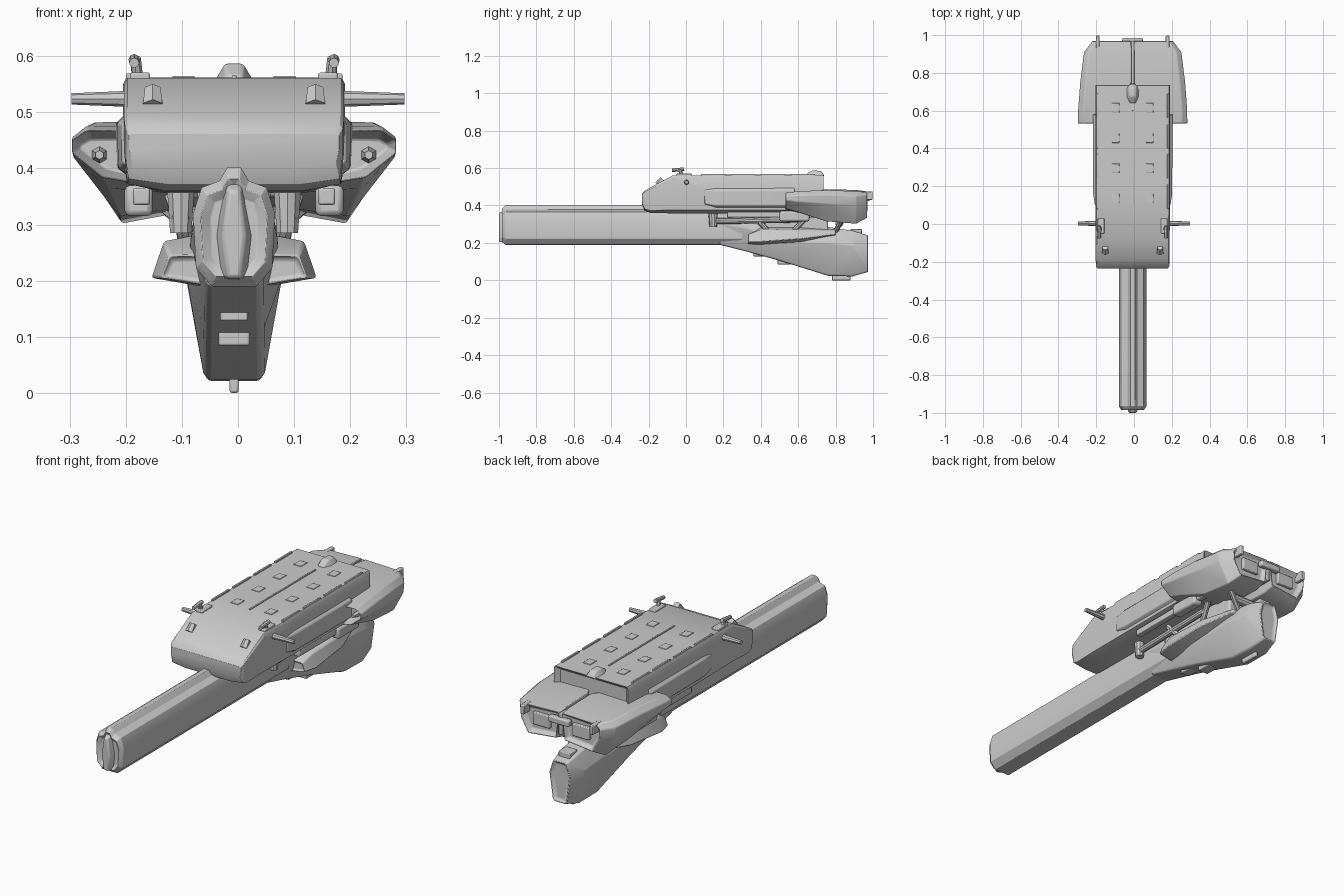
import bpy, bmesh
from mathutils import Vector

CX = -0.007  # the hull sits slightly off the world centre


def finish(name, bm, bevel=0.0, angle=0.55):
    bmesh.ops.recalc_face_normals(bm, faces=bm.faces)
    me = bpy.data.meshes.new(name)
    bm.to_mesh(me)
    bm.free()
    ob = bpy.data.objects.new(name, me)
    bpy.context.collection.objects.link(ob)
    if bevel:
        m = ob.modifiers.new("bevel", 'BEVEL')
        m.width, m.segments, m.limit_method = bevel, 2, 'ANGLE'
        m.angle_limit = 0.5
    bpy.ops.object.select_all(action='DESELECT')
    ob.select_set(True)
    bpy.context.view_layer.objects.active = ob
    bpy.ops.object.shade_smooth_by_angle(angle=angle)
    return ob


def loft(name, sections, side=0, bevel=0.0, inset=None):
    """Skin (y, [(x, z)...]) rings; side 0 mirrors half profiles, +-1 puts a full ring on one side."""
    bm = bmesh.new()
    rings = []
    for y, pts in sections:
        full = [(side * x, z) for x, z in pts] if side else pts + [(-x, z) for x, z in reversed(pts)]
        rings.append([bm.verts.new((CX + x, y, z)) for x, z in full])
    n = len(rings[0])
    for a, b in zip(rings, rings[1:]):
        for i in range(n):
            bm.faces.new((a[i], a[(i + 1) % n], b[(i + 1) % n], b[i]))
    front, back = bm.faces.new(rings[0]), bm.faces.new(rings[-1])
    if inset:
        bmesh.ops.recalc_face_normals(bm, faces=bm.faces)
        for face, spec in zip((front, back), inset):
            if spec:
                bmesh.ops.inset_region(bm, faces=[face], thickness=spec[0])
                bmesh.ops.translate(bm, verts=face.verts, vec=(0, spec[1], 0))
    return finish(name, bm, bevel)


def box(name, x, y, z, side=1, bevel=0.004):
    x0, x1 = sorted((side * x[0], side * x[1]))
    bm = bmesh.new()
    bmesh.ops.create_cube(bm, size=1)
    for v in bm.verts:
        v.co = (CX + (x0 + x1) / 2 + v.co.x * (x1 - x0),
                (y[0] + y[1]) / 2 + v.co.y * (y[1] - y[0]),
                (z[0] + z[1]) / 2 + v.co.z * (z[1] - z[0]))
    return finish(name, bm, bevel)


def rod(name, a, b, r1, r2, side=1, sides=10):
    a, b = (Vector((CX + side * p[0], p[1], p[2])) for p in (a, b))
    d = b - a
    bm = bmesh.new()
    bmesh.ops.create_cone(bm, cap_ends=True, segments=sides, radius1=r1, radius2=r2, depth=d.length)
    q = d.to_track_quat('Z', 'Y')
    for v in bm.verts:
        v.co = q @ v.co + (a + b) / 2
    return finish(name, bm)


# main hull with sloped nose
def hull_ring(y, zb, zt, w):
    h = zt - zb
    return y, [(w * 0.62, zb), (w * 0.97, zb + h * 0.09), (w, zb + h * 0.5), (w, zt - h * 0.06), (w * 0.97, zt)]


loft("main_hull", [hull_ring(-0.235, 0.405, 0.462, 0.187), hull_ring(-0.222, 0.372, 0.478, 0.194),
                   hull_ring(-0.19, 0.36, 0.497, 0.196), hull_ring(-0.07, 0.358, 0.561, 0.196),
                   hull_ring(0.2, 0.356, 0.562, 0.198), hull_ring(0.735, 0.356, 0.562, 0.198)],
     bevel=0.006, inset=(None, (0.022, -0.02)))

# long barrel with a raised spine
barrel = [(0.04, 0.19), (0.068, 0.222), (0.073, 0.32), (0.058, 0.366), (0.026, 0.378), (0.012, 0.402)]


def scaled(k):
    return [(x * k, 0.29 + (z - 0.29) * k) for x, z in barrel]


loft("barrel", [(-0.985, scaled(0.82)), (-0.965, scaled(1)), (0.3, scaled(1))],
     bevel=0.004, inset=((0.018, 0.012), None))
loft("muzzle_nose", [(-1.0, [(0.012, 0.205), (0.02, 0.28), (0.01, 0.36)]),
                     (-0.95, [(0.03, 0.20), (0.04, 0.28), (0.018, 0.385)])], bevel=0.006)


# lower rear keel
def keel_ring(y, zb, zt, wb, wm, wt):
    zm = zb + (zt - zb) * 0.68
    return y, [(wb, zb), (wb + 0.008, zb + 0.012), (wm, zm), (wt, zt)]


loft("keel", [keel_ring(0.18, 0.19, 0.36, 0.045, 0.073, 0.055), keel_ring(0.33, 0.152, 0.34, 0.045, 0.078, 0.055),
              keel_ring(0.5, 0.105, 0.25, 0.046, 0.085, 0.06), keel_ring(0.76, 0.024, 0.285, 0.047, 0.085, 0.045),
              keel_ring(0.89, 0.021, 0.265, 0.045, 0.078, 0.045), keel_ring(0.975, 0.045, 0.24, 0.03, 0.055, 0.035)],
     bevel=0.006, inset=(None, (0.014, -0.012)))
box("keel_foot", (-0.008, 0.008), (0.78, 0.88), (0.0, 0.035))
box("keel_step_front", (-0.025, 0.025), (0.36, 0.42), (0.128, 0.17))
box("keel_step_rear", (-0.028, 0.028), (0.49, 0.56), (0.084, 0.14))
box("keel_rear_cap", (-0.03, 0.03), (0.88, 0.94), (0.24, 0.275))

# core joining hull and keel
box("core", (-0.065, 0.065), (0.18, 0.76), (0.23, 0.37), bevel=0.01)
rod("rear_pivot", (-0.08, 0.82, 0.305), (0.08, 0.82, 0.305), 0.022, 0.022)

nacelle = [
    (0.53, [(0.15, 0.465), (0.262, 0.468), (0.289, 0.45), (0.289, 0.428), (0.235, 0.385), (0.15, 0.37)]),
    (0.60, [(0.08, 0.475), (0.262, 0.476), (0.289, 0.455), (0.287, 0.42), (0.228, 0.365), (0.10, 0.355)]),
    (0.75, [(0.006, 0.487), (0.25, 0.482), (0.278, 0.458), (0.272, 0.41), (0.205, 0.315), (0.02, 0.34)]),
    (0.91, [(0.006, 0.483), (0.232, 0.476), (0.258, 0.45), (0.252, 0.40), (0.20, 0.302), (0.02, 0.335)]),
    (0.97, [(0.008, 0.475), (0.19, 0.47), (0.212, 0.45), (0.208, 0.40), (0.17, 0.335), (0.022, 0.35)])]
pod = [
    (0.33, [(0.05, 0.245), (0.115, 0.245), (0.13, 0.205), (0.05, 0.192)]),
    (0.40, [(0.05, 0.285), (0.125, 0.27), (0.147, 0.205), (0.06, 0.19)]),
    (0.62, [(0.05, 0.285), (0.115, 0.268), (0.135, 0.222), (0.06, 0.20)]),
    (0.80, [(0.03, 0.275), (0.065, 0.268), (0.08, 0.245), (0.03, 0.235)])]

for s, tag in ((-1, "left"), (1, "right")):
    # engine nacelle, its intake spike and rear fittings
    loft("nacelle_" + tag, nacelle, s, bevel=0.006, inset=((0.016, 0.05), (0.02, -0.02)))
    rod("intake_spike_" + tag, (0.24, 0.54, 0.424), (0.24, 0.62, 0.424), 0.008, 0.022, s, 6)
    box("rear_tab_" + tag, (0.175, 0.195), (0.93, 0.997), (0.43, 0.475), s)
    box("rear_nozzle_" + tag, (0.06, 0.15), (0.94, 0.965), (0.38, 0.44), s)

    # lower side pod
    loft("lower_pod_" + tag, pod, s, bevel=0.005, inset=((0.008, 0.012), None))

    # side armour strip and underside rail
    loft("side_armour_" + tag, [(0.10, [(0.18, 0.40), (0.20, 0.41), (0.20, 0.48), (0.18, 0.50)]),
                                (0.16, [(0.18, 0.38), (0.206, 0.40), (0.209, 0.48), (0.18, 0.51)]),
                                (0.58, [(0.18, 0.38), (0.208, 0.40), (0.211, 0.48), (0.18, 0.51)])], s, bevel=0.004)
    box("under_rail_" + tag, (0.15, 0.18), (0.22, 0.7), (0.335, 0.365), s)
    box("under_block_" + tag, (0.145, 0.195), (0.5, 0.66), (0.315, 0.37), s, 0.01)

    # underside feed pipe and struts
    rod("pipe_stub_" + tag, (0.095, 0.145, 0.37), (0.095, 0.145, 0.285), 0.026, 0.02, s)
    rod("pipe_run_" + tag, (0.095, 0.13, 0.315), (0.095, 0.62, 0.325), 0.016, 0.016, s)
    rod("strut_front_" + tag, (0.10, 0.36, 0.35), (0.085, 0.44, 0.26), 0.014, 0.014, s, 8)
    rod("strut_rear_" + tag, (0.11, 0.66, 0.35), (0.075, 0.56, 0.25), 0.014, 0.014, s, 8)
    rod("tail_strut_" + tag, (0.13, 0.84, 0.34), (0.04, 0.80, 0.26), 0.014, 0.014, s, 8)

    # side probe reaching the full width
    tip = 0.304 if s > 0 else 0.29
    rod("side_probe_" + tag, (0.17, 0.003, 0.524), (tip, 0.003, 0.524), 0.015, 0.010, s, 8)

    # roof sensor post
    rod("sensor_post_" + tag, (0.172, -0.02, 0.555), (0.175, -0.035, 0.597), 0.011, 0.009, s, 8)
    rod("sensor_head_" + tag, (0.178, -0.075, 0.588), (0.178, -0.01, 0.594), 0.009, 0.010, s, 8)
    box("sensor_base_" + tag, (0.15, 0.185), (-0.05, 0.03), (0.55, 0.571), s)

    # nose vents and roof edge rails
    rod("nose_vent_" + tag, (0.145, -0.15, 0.51), (0.145, -0.125, 0.54), 0.02, 0.016, s, 6)
    for i in range(4):
        y = 0.08 + i * 0.16
        box(f"roof_rail_{tag}_{i}", (0.183, 0.193), (y, y + 0.13), (0.555, 0.569), s, 0.002)
        box(f"roof_panel_{tag}_{i}", (0.07, 0.11), (y + 0.03, y + 0.08), (0.555, 0.565), s, 0.002)

# roof spine, rear dome and tail bar
box("roof_spine", (-0.004, 0.004), (0.1, 0.6), (0.555, 0.566), bevel=0.001)
loft("roof_dome", [(0.64, [(0.02, 0.555), (0.012, 0.566)]), (0.675, [(0.035, 0.555), (0.016, 0.587)]),
                   (0.72, [(0.034, 0.555), (0.014, 0.585)]), (0.738, [(0.028, 0.555), (0.012, 0.565)])], bevel=0.005)
box("tail_bar", (-0.055, 0.055), (0.955, 0.985), (0.425, 0.455), bevel=0.006)
box("tail_spine", (-0.009, 0.009), (0.74, 0.97), (0.37, 0.472))
